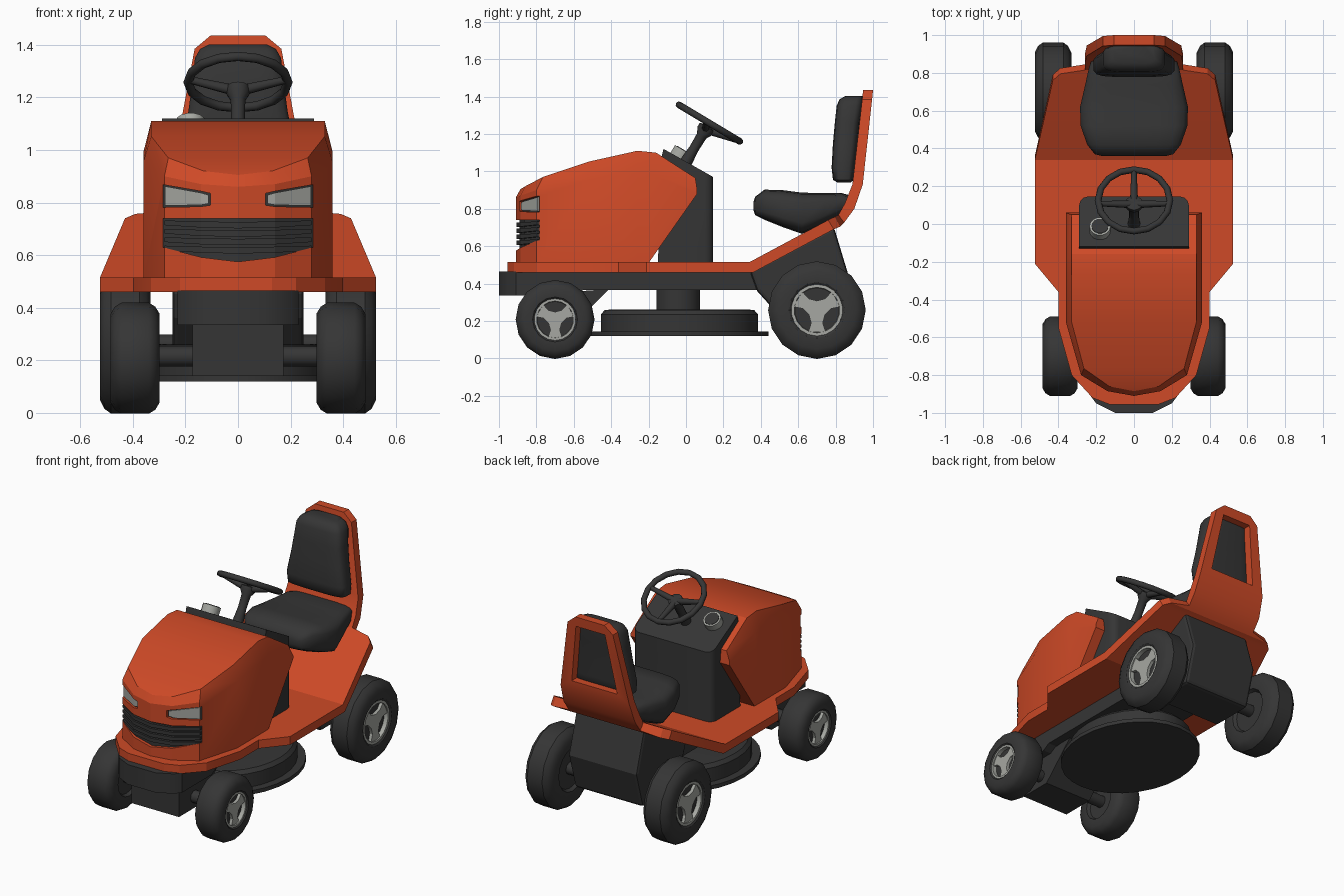
import bpy, bmesh, math
from mathutils import Matrix, Vector

if "Cube" in bpy.data.objects:
    bpy.data.objects.remove(bpy.data.objects["Cube"])

def material(name, rgb):
    m = bpy.data.materials.new(name)
    m.diffuse_color = (*rgb, 1)
    m.use_nodes = True
    m.node_tree.nodes["Principled BSDF"].inputs["Base Color"].default_value = m.diffuse_color
    return m

ORANGE = material("orange paint", (0.62, 0.068, 0.02))
DARK = material("dark grey plastic", (0.036, 0.036, 0.036))
GREY = material("light grey metal", (0.38, 0.39, 0.36))

def loft(name, rings, mat, angle=30, matrix=None):
    """Skin a row of equal-length closed rings and cap both ends."""
    bm = bmesh.new()
    vs = [[bm.verts.new(p) for p in r] for r in rings]
    n = len(vs[0])
    for a, b in zip(vs, vs[1:]):
        for i in range(n):
            bm.faces.new((a[i], a[(i + 1) % n], b[(i + 1) % n], b[i]))
    bm.faces.new(vs[0])
    bm.faces.new(vs[-1])
    bmesh.ops.remove_doubles(bm, verts=bm.verts, dist=1e-4)
    bmesh.ops.recalc_face_normals(bm, faces=bm.faces)
    me = bpy.data.meshes.new(name)
    bm.to_mesh(me)
    bm.free()
    if matrix:
        me.transform(matrix)
    me.materials.append(mat)
    ob = bpy.data.objects.new(name, me)
    bpy.context.collection.objects.link(ob)
    bpy.ops.object.select_all(action='DESELECT')
    bpy.context.view_layer.objects.active = ob
    ob.select_set(True)
    if angle:
        bpy.ops.object.shade_smooth_by_angle(angle=math.radians(angle))
    return ob

def apply(ob, kind, **props):
    m = ob.modifiers.new(kind, kind)
    for k, v in props.items():
        setattr(m, k, v)
    bpy.ops.object.select_all(action='DESELECT')
    bpy.context.view_layer.objects.active = ob
    ob.select_set(True)
    bpy.ops.object.modifier_apply(modifier=m.name)

def cut(ob, cutter):
    apply(ob, 'BOOLEAN', object=cutter, operation='DIFFERENCE', solver='EXACT')
    bpy.data.objects.remove(cutter)

def side_prism(name, prof, w, mat, angle=30):
    """Side profile (y, z) extruded to half width w."""
    return loft(name, [[(x, y, z) for y, z in prof] for x in (-w, w)], mat, angle)

def circle(r, n, z, ry=None):
    return [(r * math.cos(2 * math.pi * i / n), (ry or r) * math.sin(2 * math.pi * i / n), z)
            for i in range(n)]

def turned(name, prof, n, mat, matrix, angle=35):
    """Profile of (radius, height) turned about local z."""
    return loft(name, [circle(r, n, z) for r, z in prof], mat, angle, matrix)

def rod(name, a, b, r1, r2, mat, n=10, matrix=Matrix()):
    a, b = Vector(a), Vector(b)
    rot = (b - a).to_track_quat('Z', 'Y').to_matrix().to_4x4()
    return turned(name, [(r1, 0), (r2, (b - a).length)], n, mat, matrix @ Matrix.Translation(a) @ rot, 50)

def ring_tube(name, major, minor, n, m, mat, matrix):
    bpy.ops.mesh.primitive_torus_add(major_radius=major, minor_radius=minor,
                                     major_segments=n, minor_segments=m)
    ob = bpy.context.object
    ob.name = name
    ob.data.transform(matrix)
    ob.data.materials.append(mat)
    bpy.ops.object.shade_smooth_by_angle(angle=math.radians(60))

# Running board, fenders and seat frame: one strip (half width, top y z, bottom y z)
strip = [(w, y, .515, y, .46) for w, y in
         [(.13, -.955), (.22, -.92), (.33, -.80), (.40, -.55), (.40, -.36), (.525, -.21)]]
strip += [(.525, .34, .515, .36, .46), (.43, .76, .74, .79, .69), (.39, .795, .757, .825, .705),
          (.26, .815, .768, .845, .725), (.26, .85, .83, .90, .80), (.25, .89, .93, .945, .93),
          (.165, .942, 1.385, .995, 1.385), (.105, .947, 1.435, 1.0, 1.435)]
frame = loft("fender_and_seat_frame", [[(-w, a, b), (w, a, b), (w, c, d), (-w, c, d)]
             for w, a, b, c, d in strip], ORANGE, 20)
window = [(-.165, .98), (.165, .98), (.105, 1.37), (-.105, 1.37)]
cut(frame, loft("window_cutter", [[(x, y, z) for x, z in window] for y in (.8, 1.1)], ORANGE, 0))

# Hood: outer wall (y, half width, bottom, top) and inner top edge (y, half width, z)
hood_rows = [(-.91, 0, .51, .86, -.885, 0, .905), (-.885, .14, .51, .87, -.86, .13, .92),
             (-.80, .28, .51, .90, -.765, .265, .97), (-.52, .36, .51, .955, -.52, .33, 1.052),
             (-.26, .36, .51, .99, -.26, .33, 1.11), (-.20, .36, .51, .993, -.16, .33, 1.10),
             (.06, .36, .88, .90, .05, .33, .965)]
hood = loft("hood", [[(-w, y, b), (-w, y, s), (-v, u, t), (v, u, t), (w, y, s), (w, y, b)]
            for y, w, b, s, u, v, t in hood_rows], ORANGE, 20)

def nose_y(x):
    x = abs(x)
    return -.91 + x * .025 / .14 if x < .14 else -.885 + (x - .14) * .085 / .14

def nose_plate(name, cols, inset, thick, mat):
    """Plate that follows the hood nose; columns are (x, z low, z high)."""
    rings = []
    for x, lo, hi in cols:
        y = nose_y(x) + inset
        rings.append([(x, y, lo), (x, y, hi), (x, y + thick, hi), (x, y + thick, lo)])
    return loft(name, rings, mat, 0)

def both(cols):
    return [(-x, a, b) for x, a, b in reversed(cols) if x] + cols

# Grille recess, backing and slats
grille = both([(0, .575, .74), (.14, .592, .74), (.285, .63, .74)])
cut(hood, nose_plate("grille_cutter", grille, -.06, .085, ORANGE))
nose_plate("grille_back", grille, .02, .02, DARK)
for i, z in enumerate((.63, .662, .694, .726)):
    nose_plate(f"grille_slat_{i}", both([(0, z - .024, z), (.14, z - .021, z + .002),
               (.28, z - .012, z + .006)]), .003, .02, DARK)

# Headlights, set into the nose
lamp = [(.105, .79, .835), (.14, .785, .843), (.285, .782, .868)]
for s, side in ((1, "right"), (-1, "left")):
    cols = [(s * x, a, b) for x, a, b in lamp]
    cut(hood, nose_plate("lamp_cutter", cols, -.06, .08, ORANGE))
    nose_plate(f"headlight_frame_{side}", cols, .016, .02, DARK)
    lens = [(s * x, a + .006, b - .006) for x, a, b in [(.113, .79, .835), *lamp[1:2], (.278, .782, .868)]]
    nose_plate(f"headlight_lens_{side}", lens, .008, .02, GREY)

# Dash console with rounded corners
console = side_prism("dash_console", [(-.15, .5), (.145, .5), (.145, .97), (-.12, 1.12), (-.135, 1.06)], .29, DARK, 0)
bm = bmesh.new()
bm.from_mesh(console.data)
corners = [e for e in bm.edges if all(v.co.y > .1 for v in e.verts) and abs(e.verts[0].co.z - e.verts[1].co.z) > .2]
bmesh.ops.bevel(bm, geom=corners, offset=.045, segments=3, affect='EDGES', profile=.5)
bm.to_mesh(console.data)
bm.free()
bpy.ops.object.shade_smooth_by_angle(angle=math.radians(35))

# Gauge, column and steering wheel share the dash tilt
tilt = Matrix.Rotation(math.radians(-31), 4, 'X')
gauge = Matrix.Translation((-.18, -.04, 1.065)) @ tilt
turned("gauge_ring", [(.056, 0), (.056, .055)], 14, GREY, gauge)
turned("gauge_face", [(.045, .05), (.045, .058)], 14, DARK, gauge)
wheel = Matrix.Translation((0, .125, 1.258)) @ tilt
ring_tube("steering_wheel_rim", .19, .018, 16, 8, DARK, wheel)
turned("steering_column", [(.035, -.26), (.026, -.16), (.028, -.08), (.045, -.05), (.045, -.025), (.02, -.018)],
       12, DARK, wheel)
for i, (x, y) in enumerate([(-.19, -.02), (.19, -.02), (0, .19)]):
    rod(f"steering_spoke_{i}", (0, 0, -.04), (x, y, 0), .022, .014, DARK, 8, wheel)

def pad_ring(w, h, n=16, p=.45):
    """Rounded rectangle with half sizes w and h."""
    f = lambda c: math.copysign(abs(c) ** p, c)
    return [(w * f(math.cos(a)), h * f(math.sin(a)))
            for a in (2 * math.pi * (i + .5) / n for i in range(n))]

# Seat cushion: rows of (y, half width, low z, high z)
cushion = [(.36, .17, .795, .835), (.37, .21, .765, .865), (.42, .25, .74, .903), (.52, .285, .70, .90),
           (.62, .288, .665, .887), (.74, .26, .72, .885), (.83, .24, .77, .885), (.885, .22, .80, .87)]
loft("seat_cushion", [[(x, y, (a + b) / 2 + z) for x, z in pad_ring(w, (b - a) / 2)]
     for y, w, a, b in cushion], DARK, 60)

# Backrest: rows of (z, half width, front y, back y)
backrest = [(.94, .17, .81, .88), (.955, .21, .785, .90), (1.02, .215, .778, .905), (1.15, .19, .785, .92),
            (1.26, .175, .795, .93), (1.35, .165, .805, .945), (1.385, .145, .82, .946), (1.402, .11, .85, .944)]
loft("seat_backrest", [[(x, (a + b) / 2 + y, z) for x, y in pad_ring(w, (b - a) / 2)]
     for z, w, a, b in backrest], DARK, 60)

# Chassis: rail with rounded bumper, rear housing, front axle box
loft("chassis_rail", [[(-w, y, a), (w, y, a), (w, y, .465), (-w, y, .465)] for y, w, a in
     [(-1.0, .10, .335), (-.95, .20, .335), (-.91, .23, .335), (-.6, .23, .335), (-.55, .23, .365), (.5, .23, .365)]], DARK)
rear = side_prism("rear_housing", [(.34, .47), (.38, .36), (.47, .26), (.52, .20), (.80, .20), (.87, .44),
                                   (.79, .705), (.36, .48)], .25, DARK, 0)
apply(rear, 'BEVEL', width=.02, segments=2, limit_method='ANGLE', angle_limit=math.radians(60))
side_prism("front_axle_box", [(-.86, .34), (-.86, .14), (-.64, .14), (-.41, .37)], .173, DARK)
rod("front_axle", (-.36, -.70, .215), (.36, -.70, .215), .04, .04, DARK)
rod("rear_axle", (-.40, .70, .26), (.40, .70, .26), .04, .04, DARK)

# Cutting deck with flat rim and hanger
mid = Matrix.Translation((0, -.035, 0))
loft("cutter_rim", [circle(.40, 28, z, .475) for z in (.12, .145)], DARK, 30, mid)
loft("cutter_housing", [circle(.35 - d, 28, z, .42 - d) for d, z in
     [(0, .14), (0, .235), (.02, .258), (.06, .262)]], DARK, 30, mid)
turned("cutter_hanger", [(.12, .25), (.12, .38)], 14, DARK, Matrix.Translation((0, -.042, 0)))

# Wheels: tyre, rim ring and three-armed spoke plate
for end, y, r, x0, wide in (("front", -.70, .211, .298, .187), ("rear", .70, .261, .332, .193)):
    for s, side in ((1, "right"), (-1, "left")):
        # local z runs outward along x, local x points up
        m = Matrix(((0, 0, s, s * x0), (0, 1, 0, y), (1, 0, 0, r - .003), (0, 0, 0, 1)))
        tyre = [(.5, .12), (.55, .01), (.8, 0), (.93, .09), (1, .22), (1, .78), (.93, .91),
                (.8, 1), (.57, .99), (.53, .95), (.51, .76)]
        turned(f"{end}_tyre_{side}", [(r * a, wide * b) for a, b in tyre], 16, DARK, m)
        R = r * .53
        loft(f"{end}_rim_{side}", [circle(R * k, 18, wide * h) for k, h in
             [(1, .76), (1, .955), (.88, .955), (.86, .80)]] , GREY, 30, m)
        loft(f"{end}_rim_well_{side}", [circle(R * .87, 18, wide * h) for h in (.78, .815)], DARK, 30, m)
        star = []
        for k in range(3):
            t = math.pi + k * 2 * math.pi / 3
            star += [(R * q * math.cos(t + d), R * q * math.sin(t + d))
                     for q, d in ((.92, -.38), (.92, .38), (.55, .42), (.36, math.pi / 3), (.55, math.pi * 2 / 3 - .42))]
        loft(f"{end}_spokes_{side}", [[(a, b, wide * h) for a, b in star] for h in (.80, .92)], GREY, 30, m)
